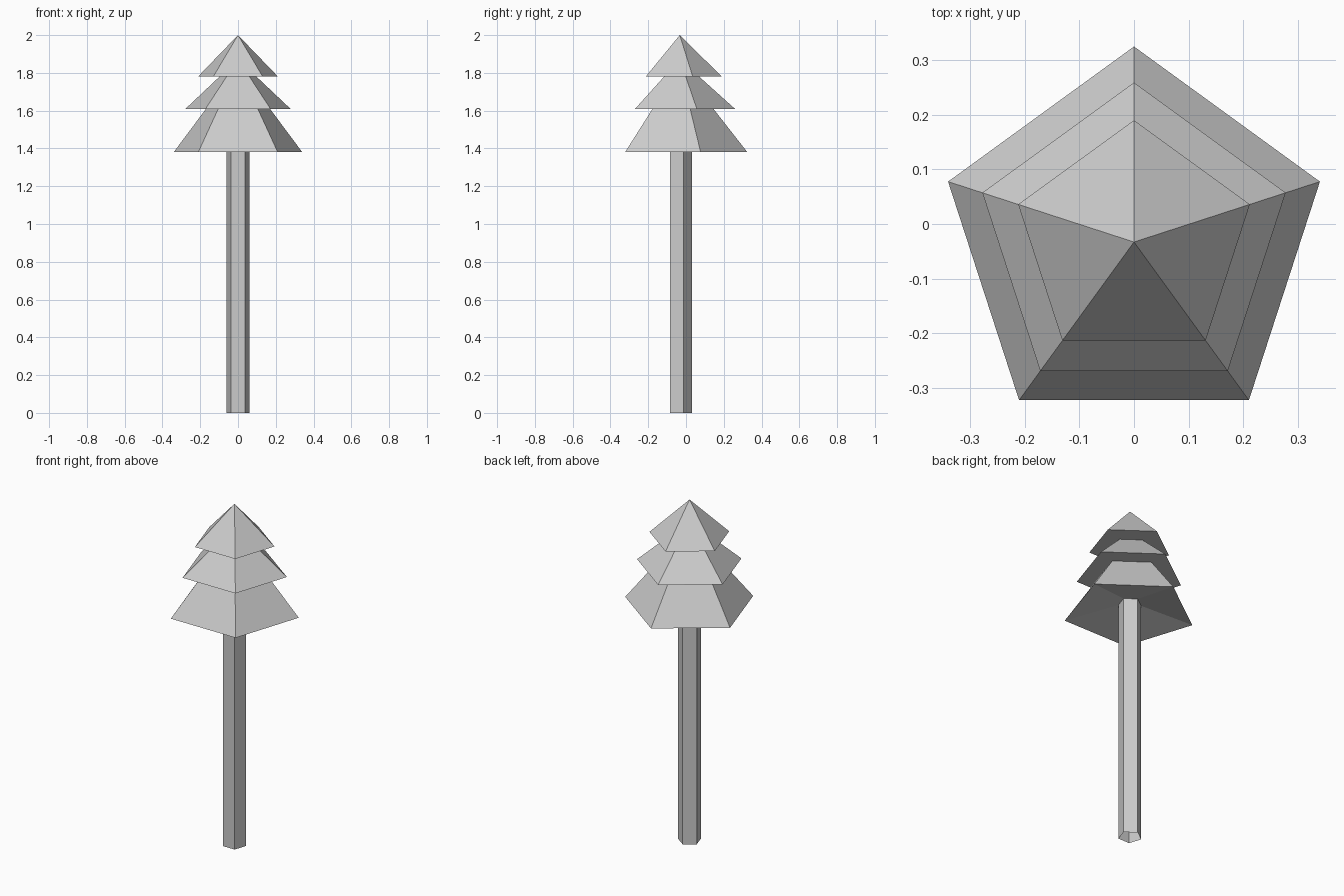
import bpy, bmesh, math

if "Cube" in bpy.data.objects:
    bpy.data.objects.remove(bpy.data.objects["Cube"])

CY = -0.033   # pentagon axis; one corner points to +y
SIDES = 5


def lathe(name, profile):
    """Five-sided shell from (radius, z) pairs; radius 0 makes a tip."""
    bm = bmesh.new()
    rings = []
    for r, z in profile:
        if r == 0:
            rings.append([bm.verts.new((0, CY, z))] * SIDES)
            continue
        angles = [math.pi / 2 + i * math.tau / SIDES for i in range(SIDES)]
        rings.append([bm.verts.new((r * math.cos(a), CY + r * math.sin(a), z)) for a in angles])
    for low, high in zip(rings, rings[1:]):
        for i in range(SIDES):
            j = (i + 1) % SIDES
            corners = [low[i], low[j], high[j], high[i]]
            bm.faces.new(list(dict.fromkeys(corners)))
    mesh = bpy.data.meshes.new(name)
    bm.to_mesh(mesh)
    bm.free()
    obj = bpy.data.objects.new(name, mesh)
    bpy.context.collection.objects.link(obj)
    return obj


# Trunk: open at the bottom, meets the recessed underside of the foliage
lathe("trunk", [(0.064, 0.0), (0.064, 1.435)])

# Foliage: three stacked tiers in one stepped shell
lathe("foliage", [
    (0.064, 1.435), (0.358, 1.38),
    (0.178, 1.61), (0.292, 1.61),
    (0.103, 1.78), (0.223, 1.78),
    (0.0, 2.0),
])
